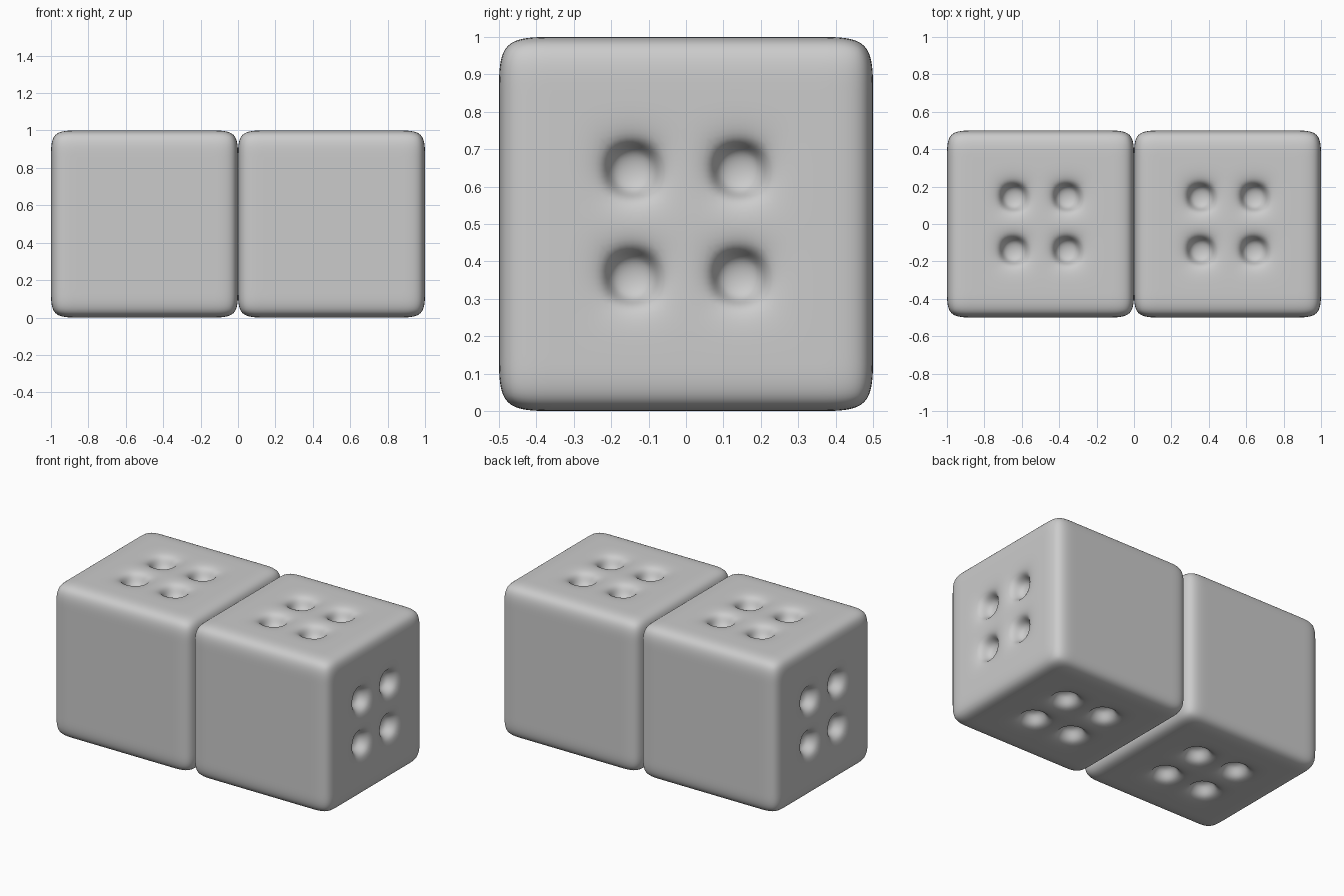
import bpy, bmesh

if "Cube" in bpy.data.objects:
    bpy.data.objects.remove(bpy.data.objects["Cube"])

CELL = 1 / 7      # each block face is a 7 x 7 grid
DEPTH = 0.09      # push-in of each dimple cell


def dimpled_block(name, x):
    bm = bmesh.new()
    bmesh.ops.create_cube(bm, size=1)
    bmesh.ops.subdivide_edges(bm, edges=bm.edges[:], cuts=6, use_grid_fill=True)
    bm.normal_update()

    # Four dimples on top, bottom and both ends; front and back stay plain
    pits = []
    for f in bm.faces:
        if abs(f.normal.y) > 0.5:
            continue
        c = f.calc_center_median()
        across = c.z if abs(f.normal.x) > 0.5 else c.x
        if all(abs(abs(v) - CELL) < 0.01 for v in (across, c.y)):
            pits.append(f)
    bmesh.ops.inset_individual(bm, faces=pits, thickness=0, depth=-DEPTH)

    for f in bm.faces:
        f.smooth = True
    mesh = bpy.data.meshes.new(name)
    bm.to_mesh(mesh)
    bm.free()
    obj = bpy.data.objects.new(name, mesh)
    obj.location = (x, 0, 0.5)
    bpy.context.collection.objects.link(obj)

    # Subdivision rounds the edges and the dimples
    sub = obj.modifiers.new("rounding", 'SUBSURF')
    sub.levels = sub.render_levels = 3


dimpled_block("left_block", -0.5)
dimpled_block("right_block", 0.5)
